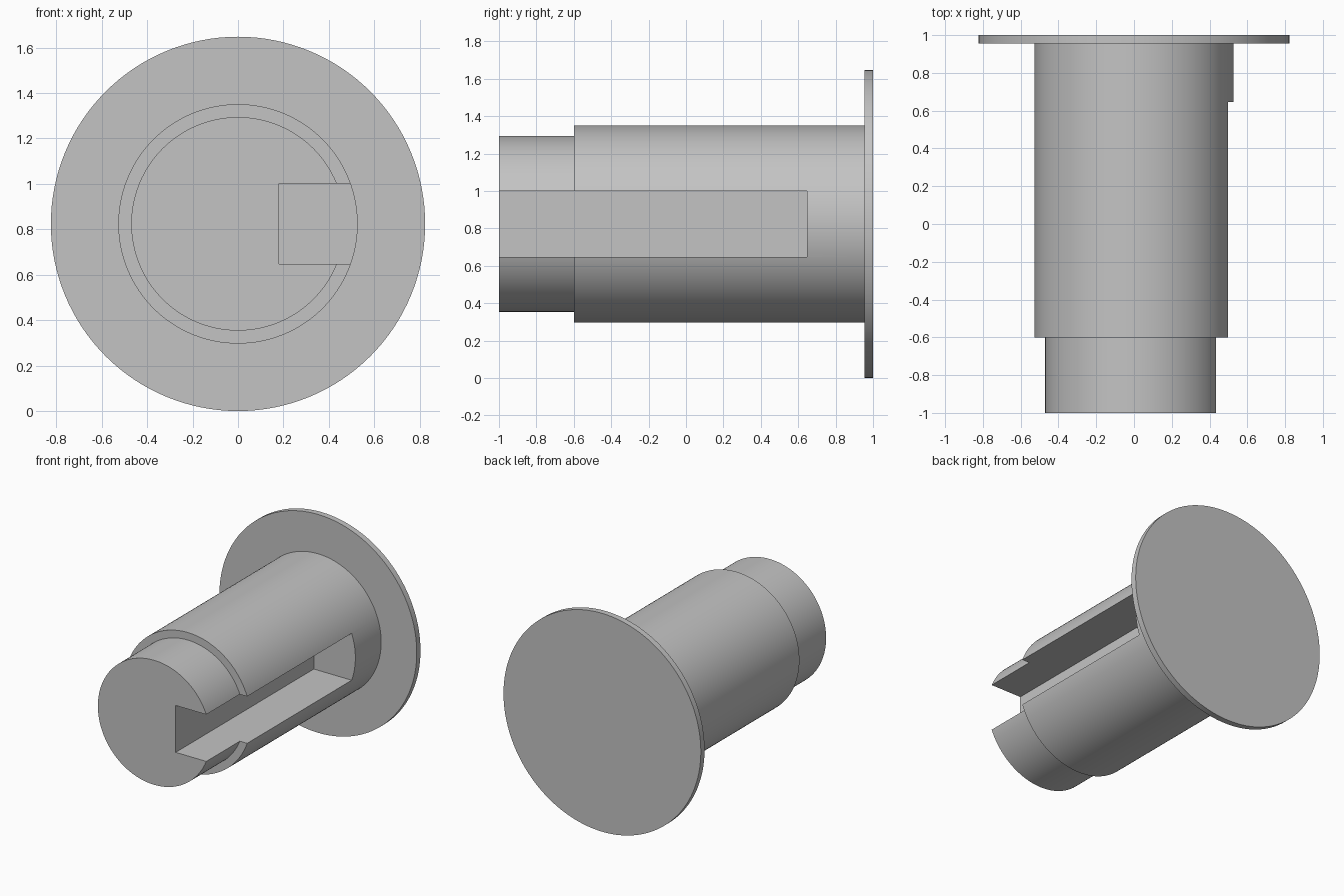
import bpy
import bmesh
import math
from mathutils import Matrix, Vector

cube = bpy.data.objects.get("Cube")
if cube:
    bpy.data.objects.remove(cube, do_unlink=True)

SEGMENTS = 128
FLANGE_R, SHAFT_R, NECK_R = 0.824, 0.527, 0.47
FRONT, STEP, FLANGE_FRONT, BACK = -1.0, -0.6, 0.955, 1.0
AXIS_Z = FLANGE_R
SLOT_X, SLOT_HALF, SLOT_END = 0.18, 0.177, 0.647

grey = bpy.data.materials.new("plain grey")
grey.use_nodes = True
colour = (0.55, 0.55, 0.55, 1.0)
grey.diffuse_color = colour
grey.node_tree.nodes["Principled BSDF"].inputs["Base Color"].default_value = colour


def add_object(name, bm):
    bmesh.ops.recalc_face_normals(bm, faces=bm.faces[:])
    mesh = bpy.data.meshes.new(name)
    bm.to_mesh(mesh)
    bm.free()
    mesh.materials.append(grey)
    obj = bpy.data.objects.new(name, mesh)
    bpy.context.collection.objects.link(obj)
    return obj


def lathe(name, profile):
    """Turn (radius, y) points around the horizontal axis and cap both ends."""
    bm = bmesh.new()
    rings = []
    for radius, y in profile:
        angles = [math.tau * i / SEGMENTS for i in range(SEGMENTS)]
        rings.append([bm.verts.new((radius * math.cos(a), y, AXIS_Z + radius * math.sin(a)))
                      for a in angles])
    for low, high in zip(rings, rings[1:]):
        for i in range(SEGMENTS):
            j = (i + 1) % SEGMENTS
            bm.faces.new((low[i], low[j], high[j], high[i]))
    bm.faces.new(rings[0])
    bm.faces.new(rings[-1])
    return add_object(name, bm)


def box(name, low, high):
    low, high = Vector(low), Vector(high)
    bm = bmesh.new()
    bmesh.ops.create_cube(bm, size=1, matrix=Matrix.Translation((low + high) / 2)
                          @ Matrix.Diagonal((*(high - low), 1)))
    return add_object(name, bm)


# Stepped shaft with the round end flange, turned in one piece
plug = lathe("flanged_shaft", [
    (NECK_R, FRONT), (NECK_R, STEP), (SHAFT_R, STEP),
    (SHAFT_R, FLANGE_FRONT), (FLANGE_R, FLANGE_FRONT), (FLANGE_R, BACK)])

# Keyway slot, open at the front and on the left side
cutter = box("slot_cutter", (SLOT_X, FRONT - 0.2, AXIS_Z - SLOT_HALF),
             (SHAFT_R + 0.2, SLOT_END, AXIS_Z + SLOT_HALF))
cutter.hide_render = True
cut = plug.modifiers.new("slot", "BOOLEAN")
cut.operation = "DIFFERENCE"
cut.solver = "EXACT"
cut.object = cutter

bpy.ops.object.select_all(action="DESELECT")
plug.select_set(True)
bpy.context.view_layer.objects.active = plug
bpy.ops.object.modifier_apply(modifier=cut.name)
bpy.data.objects.remove(cutter, do_unlink=True)

# Smooth round walls, crisp steps
bpy.ops.object.shade_smooth_by_angle(angle=math.radians(30))
